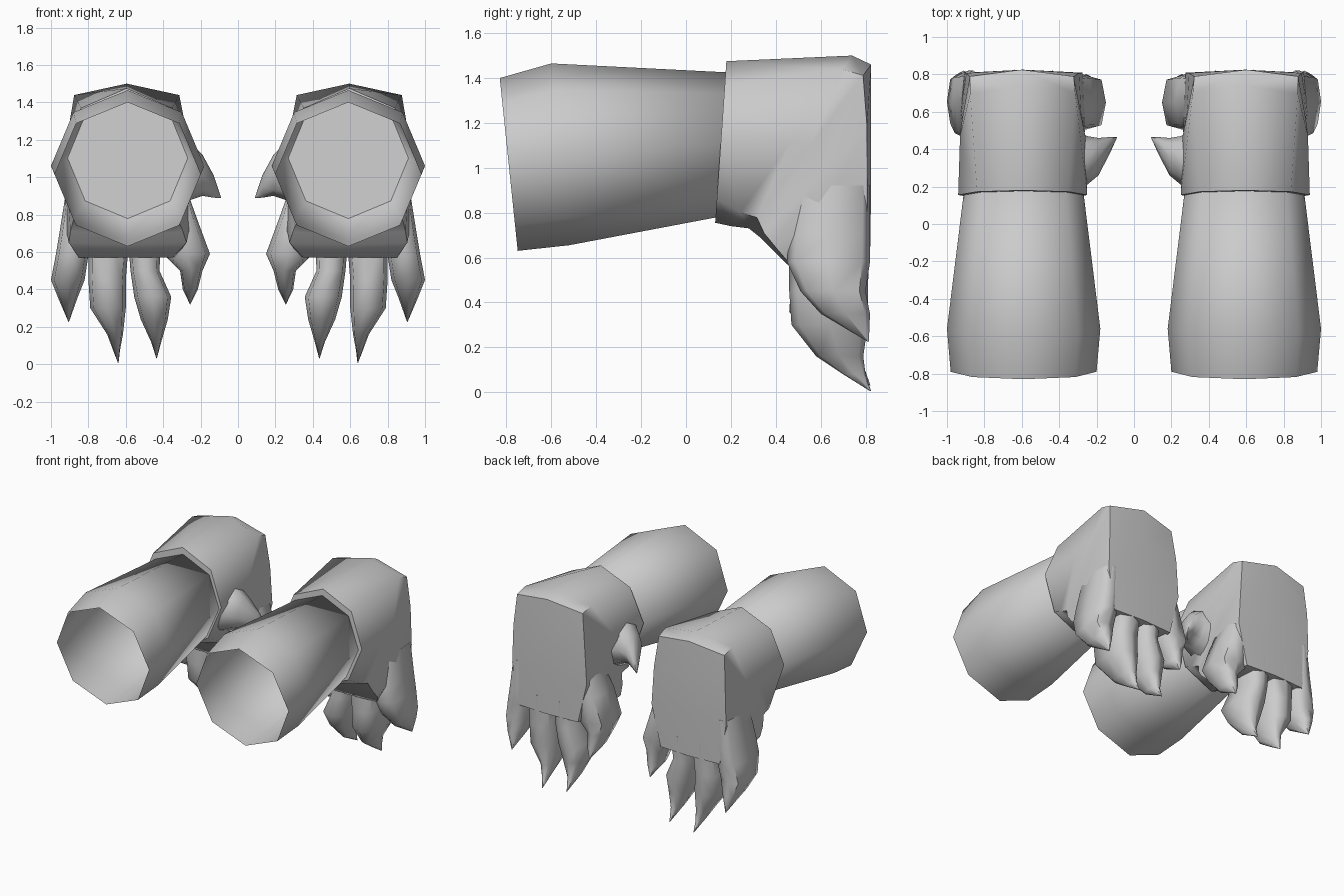
import bpy, bmesh, math
from mathutils import Vector

grey = bpy.data.materials.new("soft grey")
grey.diffuse_color = (0.6, 0.6, 0.6, 1)


def ring(a, b, x0, x1, square=0.0, n=8):
    """Section between two (y, z) points, spanning x0..x1; square pushes the diagonals out."""
    a, b = Vector((0, *a)), Vector((0, *b))
    mid, half, cx, rx = (a + b) / 2, (a - b) / 2, (x0 + x1) / 2, (x1 - x0) / 2
    pts = []
    for i in range(n):
        t = 2 * math.pi * i / n
        s, c = math.sin(t), math.cos(t)
        k = 1 + square * (1 / max(abs(s), abs(c)) - 1)
        pts.append(mid + half * c * k + Vector((cx + rx * s * k, 0, 0)))
    return pts


def loft(name, rings, cap_start=False, cap_end=True, angle=60):
    """Skin a list of rings and mirror the part to the other arm."""
    bm = bmesh.new()
    rows = [[bm.verts.new(p) for p in r] for r in rings]
    n = len(rows[0])
    for r, q in zip(rows, rows[1:]):
        for i in range(n):
            j = (i + 1) % n
            bm.faces.new((r[i], r[j], q[j], q[i]))
    if cap_start:
        bm.faces.new(rows[0])
    if cap_end:
        bm.faces.new(rows[-1])
    bmesh.ops.remove_doubles(bm, verts=bm.verts, dist=0.0005)
    bmesh.ops.recalc_face_normals(bm, faces=bm.faces)
    me = bpy.data.meshes.new(name)
    bm.to_mesh(me)
    bm.free()
    me.materials.append(grey)
    ob = bpy.data.objects.new(name, me)
    bpy.context.collection.objects.link(ob)
    bpy.ops.object.select_all(action='DESELECT')
    ob.select_set(True)
    bpy.context.view_layer.objects.active = ob
    bpy.ops.object.shade_smooth_by_angle(angle=math.radians(angle))
    mod = ob.modifiers.new("other_arm", 'MIRROR')
    mod.use_mirror_merge = False
    return ob


# Open-ended forearm
loft("forearm", [
    ring((-0.83, 1.40), (-0.75, 0.63), 0.20, 0.98),
    ring((-0.60, 1.465), (-0.52, 0.655), 0.18, 1.00),
    ring((0.19, 1.425), (0.14, 0.78), 0.27, 0.91),
], angle=180)

# Hand bending down from the wrist to the knuckles
loft("hand", [
    ring((0.18, 1.475), (0.13, 0.755), 0.25, 0.94),
    ring((0.74, 1.50), (0.20, 0.74), 0.26, 0.93, 0.45),
    ring((0.825, 1.46), (0.28, 0.73), 0.28, 0.92, 0.55),
    ring((0.825, 1.20), (0.33, 0.69), 0.27, 0.92, 0.75),
    ring((0.825, 0.90), (0.38, 0.64), 0.25, 0.93, 0.75),
    ring((0.82, 0.58), (0.45, 0.57), 0.33, 0.87, 0.75),
], cap_start=True)


def finger(name, sections):
    """Sections are z, x from, x to, y front, y back."""
    loft(name, [ring((yb, z), (yf, z), x0, x1, 0.35) for z, x0, x1, yf, yb in sections],
         cap_start=True)


# Four clawed fingers
finger("inner_finger", [
    (0.92, 0.27, 0.38, 0.55, 0.80), (0.78, 0.22, 0.42, 0.50, 0.81),
    (0.59, 0.15, 0.40, 0.50, 0.80), (0.50, 0.19, 0.31, 0.54, 0.79),
    (0.40, 0.215, 0.295, 0.63, 0.80), (0.32, 0.255, 0.257, 0.80, 0.802)])
finger("second_finger", [
    (0.70, 0.41, 0.59, 0.46, 0.82), (0.50, 0.42, 0.575, 0.47, 0.81),
    (0.36, 0.357, 0.555, 0.46, 0.81), (0.24, 0.375, 0.52, 0.53, 0.79),
    (0.12, 0.41, 0.465, 0.65, 0.79), (0.03, 0.434, 0.436, 0.82, 0.822)])
finger("third_finger", [
    (0.70, 0.58, 0.80, 0.46, 0.82), (0.45, 0.60, 0.80, 0.46, 0.81),
    (0.30, 0.60, 0.79, 0.47, 0.81), (0.16, 0.615, 0.70, 0.58, 0.79),
    (0.08, 0.63, 0.67, 0.70, 0.80), (0.005, 0.639, 0.641, 0.82, 0.825)])
finger("outer_finger", [
    (0.92, 0.80, 0.92, 0.50, 0.82), (0.70, 0.79, 0.955, 0.46, 0.82),
    (0.58, 0.80, 0.975, 0.45, 0.82), (0.45, 0.82, 1.0, 0.51, 0.80),
    (0.35, 0.86, 0.96, 0.60, 0.82), (0.225, 0.904, 0.906, 0.81, 0.815)])

# Thumb curling out of the inner side of the hand: x, y, z, y radius, z radius
thumb = []
for x, y, z, ry, rz in [(0.36, 0.35, 1.02, 0.17, 0.20), (0.25, 0.34, 1.03, 0.13, 0.15),
                        (0.19, 0.36, 1.01, 0.10, 0.11), (0.13, 0.42, 0.95, 0.045, 0.06),
                        (0.09, 0.465, 0.89, 0.001, 0.001)]:
    thumb.append([Vector((x, y + ry * math.sin(k * math.pi / 4), z + rz * math.cos(k * math.pi / 4)))
                  for k in range(8)])
loft("thumb", thumb, cap_start=True)
